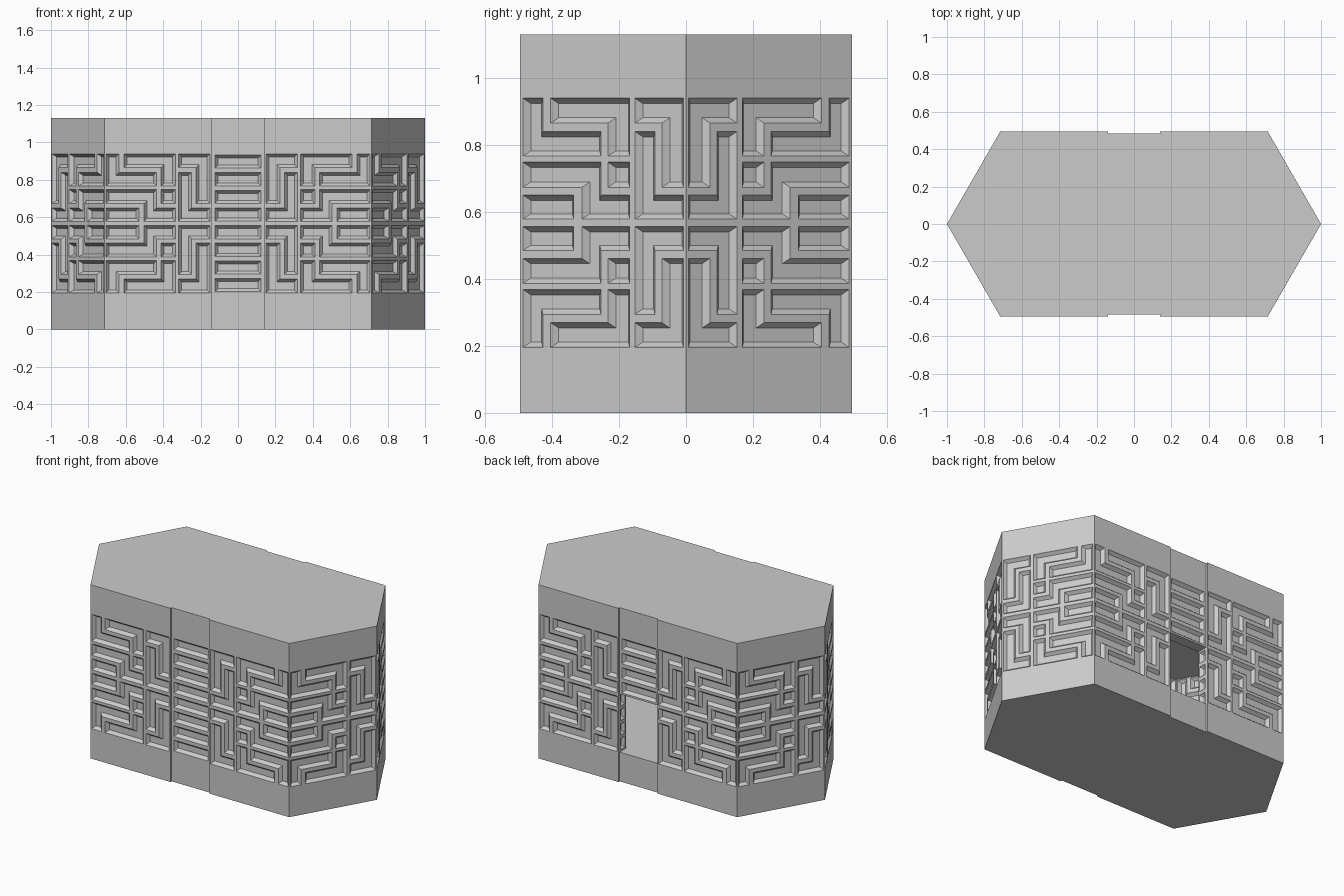
import bpy
import bmesh
from mathutils import Vector

cube = bpy.data.objects.get("Cube")
if cube:
    bpy.data.objects.remove(cube, do_unlink=True)

HEIGHT, Z_LOW, Z_HIGH = 1.13, 0.19, 0.945
MID = (Z_LOW + Z_HIGH) / 2
CORNER_X, DEPTH = 0.715, 0.495          # hexagon corners
BAY, STEP, WALL = 0.14, 0.012, 0.08     # centre bay half width, setback, wall

stone = bpy.data.materials.new("plain grey")
stone.use_nodes = True
grey = (0.6, 0.6, 0.6, 1)
stone.diffuse_color = grey
stone.node_tree.nodes["Principled BSDF"].inputs["Base Color"].default_value = grey


def finish(bm, name):
    mesh = bpy.data.meshes.new(name)
    bm.to_mesh(mesh)
    bm.free()
    mesh.materials.append(stone)
    obj = bpy.data.objects.new(name, mesh)
    bpy.context.collection.objects.link(obj)
    return obj


# Key pattern: lane edges along the wall and up from mid height
U = [.009, .078, .105, .184, .212, .278, .302, .377, .395, .464, .488, .562]
V = [.011, .083, .106, .181, .199, .273, .298, .372]
KEYS = [
    [(0, 1, 4, 7), (0, 5, 4, 5)],
    [(2, 7, 6, 7), (6, 7, 4, 7)],
    [(8, 11, 6, 7), (10, 11, 2, 7)],
    [(8, 9, 0, 5), (8, 11, 0, 1)],
    [(0, 5, 2, 3), (4, 5, 0, 3), (4, 7, 0, 1)],
    [(0, 3, 0, 1)],
    [(6, 7, 2, 3)],
]


def key_shapes(mirrored):
    """Recess outlines as rectangles: u as a fraction of the wall, z absolute."""
    shapes = []
    for side in (1, -1):
        for key in KEYS:
            rects = []
            for a, b, c, d in key:
                u = [U[a] / 0.571, U[b] / 0.571]
                if mirrored:
                    u = [1 - t for t in u]
                z = [MID + side * V[c], MID + side * V[d]]
                rects.append((min(u), max(u), min(z), max(z)))
            shapes.append(rects)
    return shapes


def ladder_shapes(z0, count, margin=0.06):
    pitch = (Z_HIGH - Z_LOW) / 8
    return [[(margin, 1 - margin, z0 + i * pitch + 0.012, z0 + (i + 1) * pitch - 0.012)]
            for i in range(count)]


def panel(bm, p, q, z0, z1, shapes):
    """Upright wall sheet from p to q with each shape sunk into it."""
    p, q = Vector(p), Vector(q)
    rects = [r for s in shapes for r in s]
    us = sorted({round(t, 5) for r in rects for t in r[:2]} | {0, 1})
    zs = sorted({round(t, 5) for r in rects for t in r[2:]} | {z0, z1})
    grid = [[bm.verts.new((*p.lerp(q, u), z)) for z in zs] for u in us]
    cells = {}
    for i in range(len(us) - 1):
        for j in range(len(zs) - 1):
            face = bm.faces.new((grid[i][j], grid[i + 1][j],
                                 grid[i + 1][j + 1], grid[i][j + 1]))
            u, z = (us[i] + us[i + 1]) / 2, (zs[j] + zs[j + 1]) / 2
            for k, shape in enumerate(shapes):
                if any(a < u < b and c < z < d for a, b, c, d in shape):
                    cells.setdefault(k, []).append(face)
    sunk = []
    for faces in cells.values():
        sunk += bmesh.ops.dissolve_faces(bm, faces=faces)["region"] if len(faces) > 1 else faces
    bm.normal_update()
    for width, drop in ((0.006, 0.008), (0.010, 0.012)):
        bmesh.ops.inset_individual(bm, faces=sunk, thickness=width, depth=-drop,
                                   use_even_offset=True)


def quad(bm, *points):
    bm.faces.new([bm.verts.new(p) for p in points])


def ring(cx, dx, dy):
    """Half-plan stations: long wall, bay, long wall, two end walls; then turned."""
    half = [(-cx, -dy), (-BAY, -dy), (BAY, -dy), (cx, -dy), (dx, 0)]
    return half + [(-x, -y) for x, y in half]


OUTER = ring(CORNER_X, 1.0, DEPTH)
INNER = ring(CORNER_X - WALL * 0.577, 1.0 - WALL * 1.155, DEPTH - WALL)
BAYS = (1, 6)
DOOR = 6


# Roof and base slabs, with the shallow bay setback cut into their outline
def slab(name, z0, z1):
    outline = []
    for i, p in enumerate(OUTER):
        if i in BAYS or i - 1 in BAYS:
            back = (p[0], p[1] - STEP * (1 if p[1] > 0 else -1))
            outline += [p, back] if i in BAYS else [back, p]
        else:
            outline.append(p)
    bm = bmesh.new()
    base = bm.faces.new([bm.verts.new((x, y, z0)) for x, y in outline])
    grown = bmesh.ops.extrude_face_region(bm, geom=[base])["geom"]
    bmesh.ops.translate(bm, vec=(0, 0, z1 - z0),
                        verts=[g for g in grown if isinstance(g, bmesh.types.BMVert)])
    bmesh.ops.recalc_face_normals(bm, faces=bm.faces)
    finish(bm, name)


slab("base_slab", 0, Z_LOW)
slab("roof_slab", Z_HIGH, HEIGHT)

# Patterned walls, outside and inside; key panels alternate in mirror image
walls, bays = bmesh.new(), bmesh.new()
for i in range(10):
    j = (i + 1) % 10
    p, q, ip, iq = OUTER[i], OUTER[j], INNER[i], INNER[j]
    if i in BAYS:
        s = STEP if p[1] < 0 else -STEP
        p, q = (p[0], p[1] + s), (q[0], q[1] + s)
        z0, count = (MID, 4) if i == DOOR else (Z_LOW, 8)
        for a, b in ((p, q), (iq, ip)):
            panel(bays, a, b, z0, Z_HIGH, ladder_shapes(z0, count))
        # setback edges beside the bay
        for a, b in ((OUTER[i], p), (q, OUTER[j])):
            quad(bays, (*a, Z_LOW), (*b, Z_LOW), (*b, Z_HIGH), (*a, Z_HIGH))
    else:
        mirrored = i % 5 in (2, 4)
        panel(walls, p, q, Z_LOW, Z_HIGH, key_shapes(mirrored))
        panel(walls, iq, ip, Z_LOW, Z_HIGH, key_shapes(not mirrored))
finish(walls, "key_pattern_walls")
finish(bays, "centre_bays")

# Doorway lining in the back bay
door = bmesh.new()
y_out, y_in = DEPTH - STEP, DEPTH - WALL
panel(door, (BAY, y_out), (BAY, y_in), Z_LOW, MID, ladder_shapes(Z_LOW, 4, 0.15))
panel(door, (-BAY, y_in), (-BAY, y_out), Z_LOW, MID, ladder_shapes(Z_LOW, 4, 0.15))
quad(door, (-BAY, y_in, MID), (-BAY, y_out, MID), (BAY, y_out, MID), (BAY, y_in, MID))
finish(door, "doorway_lining")
